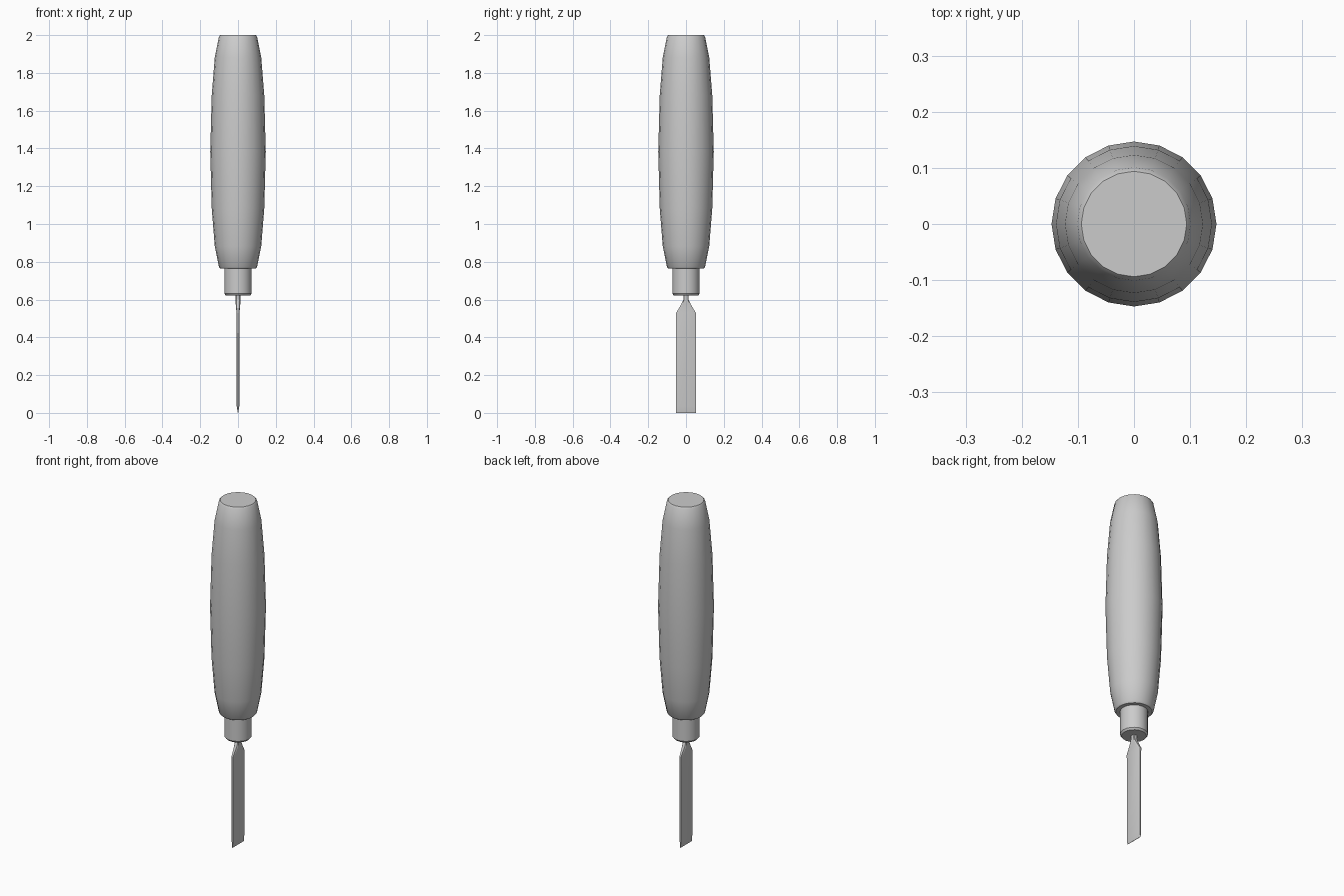
import bpy, bmesh, math

if "Cube" in bpy.data.objects:
    bpy.data.objects.remove(bpy.data.objects["Cube"], do_unlink=True)

grey = bpy.data.materials.new("plain grey")
grey.use_nodes = True
colour = (0.6, 0.6, 0.6, 1)
grey.diffuse_color = colour
grey.node_tree.nodes["Principled BSDF"].inputs["Base Color"].default_value = colour


def loft(name, rings, smooth_angle):
    """Skin a stack of point rings, close both ends and shade the result."""
    bm = bmesh.new()
    loops = [[bm.verts.new(p) for p in ring] for ring in rings]
    count = len(loops[0])
    for low, high in zip(loops, loops[1:]):
        for i in range(count):
            j = (i + 1) % count
            bm.faces.new((low[i], low[j], high[j], high[i]))
    bm.faces.new(loops[0][::-1])
    bm.faces.new(loops[-1])
    bmesh.ops.recalc_face_normals(bm, faces=bm.faces)
    mesh = bpy.data.meshes.new(name)
    bm.to_mesh(mesh)
    bm.free()
    mesh.materials.append(grey)
    obj = bpy.data.objects.new(name, mesh)
    bpy.context.collection.objects.link(obj)
    bpy.ops.object.select_all(action='DESELECT')
    obj.select_set(True)
    bpy.context.view_layer.objects.active = obj
    bpy.ops.object.shade_smooth_by_angle(angle=math.radians(smooth_angle))
    return obj


def circle(radius, z, sides=20):
    turn = math.tau / sides
    return [(radius * math.cos(i * turn), radius * math.sin(i * turn), z)
            for i in range(sides)]


def blade_section(z, half_thick, half_wide, edge):
    """Flat bar section whose long edges are chamfered down to a thinner edge."""
    inner = half_wide * 0.75
    return [(half_thick, -inner, z), (half_thick, inner, z),
            (edge, half_wide, z), (-edge, half_wide, z),
            (-half_thick, inner, z), (-half_thick, -inner, z),
            (-edge, -half_wide, z), (edge, -half_wide, z)]


# Barrel handle, symmetric about its widest ring
middle = 1.382
half = [(0.618, 0.094), (0.609, 0.101), (0.5, 0.123), (0.3, 0.139)]
profile = [(middle - d, r) for d, r in half] + [(middle, 0.147)]
profile += [(middle + d, r) for d, r in reversed(half)]
loft("handle", [circle(r, z) for z, r in profile], 40)

# Ferrule with a small bevel at its lower rim
ferrule = [(0.621, 0.064), (0.631, 0.072), (0.775, 0.072)]
loft("ferrule", [circle(r, z) for z, r in ferrule], 30)

# Narrow tang flaring into the blade, thinned to a cutting edge
sections = [(0, 0.001, 0.052, 0.001), (0.035, 0.007, 0.052, 0.004),
            (0.53, 0.008, 0.052, 0.005), (0.575, 0.012, 0.025, 0.008),
            (0.6, 0.012, 0.014, 0.009), (0.63, 0.012, 0.013, 0.009)]
loft("blade", [blade_section(*s) for s in sections], 20)
